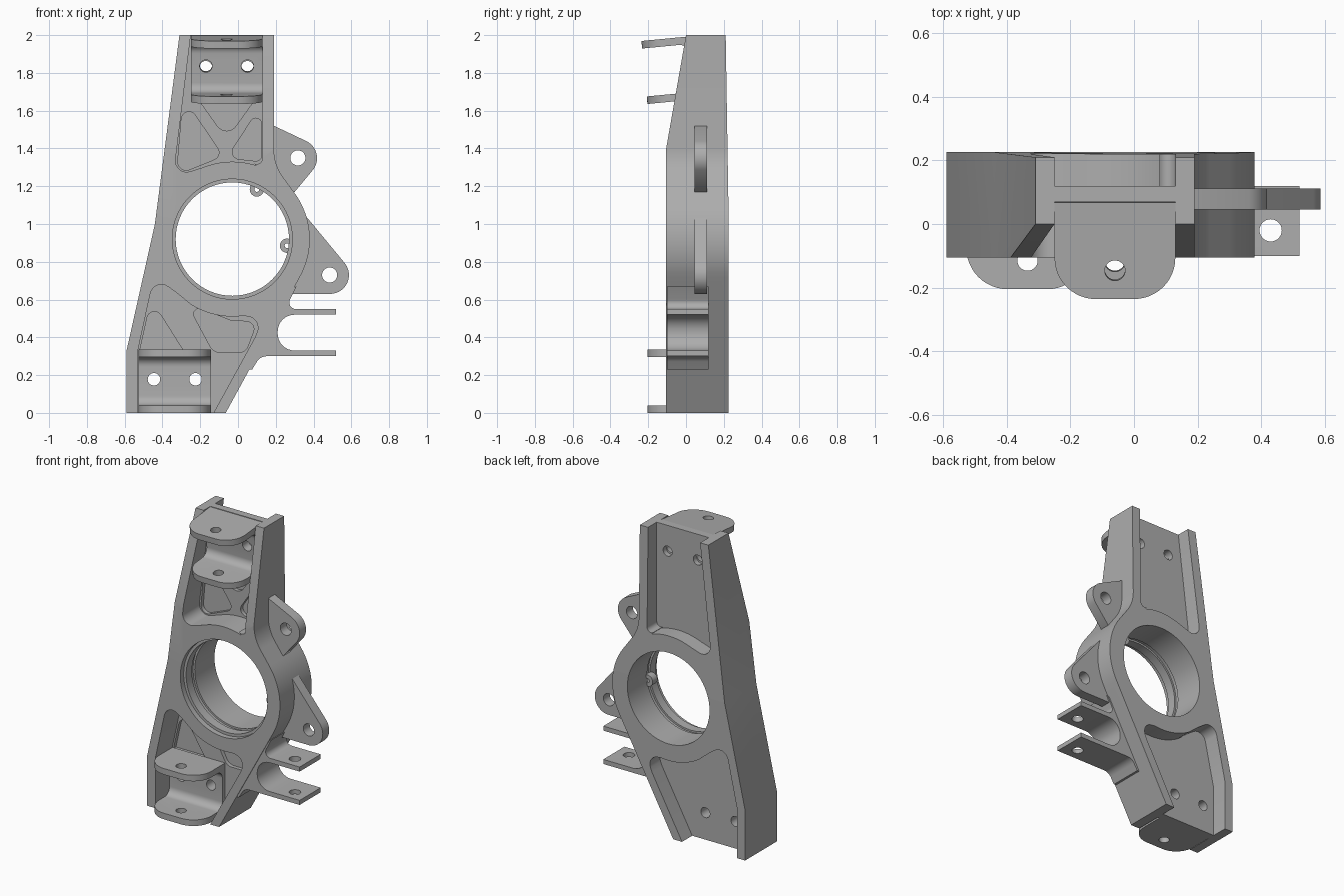
import bpy, bmesh, math
from mathutils import Vector, Matrix

if "Cube" in bpy.data.objects:
    bpy.data.objects.remove(bpy.data.objects["Cube"])

metal = bpy.data.materials.new("machined_grey")
metal.diffuse_color = (0.42, 0.42, 0.42, 1)
metal.use_nodes = True
metal.node_tree.nodes["Principled BSDF"].inputs["Base Color"].default_value = metal.diffuse_color
HX, HZ, HR = -0.03, 0.92, 0.41   # hub centre and radius


def rounded(pts, n=8):
    """Fillet every corner that carries a third value (radius)."""
    out = []
    for i, p in enumerate(pts):
        c = Vector(p[:2])
        if len(p) < 3:
            out.append(c)
            continue
        a = (Vector(pts[i - 1][:2]) - c).normalized()
        b = (Vector(pts[(i + 1) % len(pts)][:2]) - c).normalized()
        half = a.angle(b) / 2
        r = p[2]
        t = r / math.tan(half)
        centre = c + (a + b).normalized() * (r / math.sin(half))
        v0, v1 = c + a * t - centre, c + b * t - centre
        sweep = v0.angle_signed(v1)
        for k in range(n + 1):
            s = -sweep * k / n
            out.append(centre + Vector((v0.x * math.cos(s) - v0.y * math.sin(s),
                                        v0.x * math.sin(s) + v0.y * math.cos(s))))
    return out


def circle(x, y, r, n=32):
    return [(x + r * math.cos(math.tau * i / n), y + r * math.sin(math.tau * i / n)) for i in range(n)]


def arc(r, a0, a1, n=14):
    return [(HX + r * math.cos(math.radians(a0 + (a1 - a0) * i / n)),
             HZ + r * math.sin(math.radians(a0 + (a1 - a0) * i / n))) for i in range(n + 1)]


def prism(name, pts, lo, hi, axis="y"):
    """Extrude a flat outline along an axis."""
    place = {"x": lambda p, d: (d, p[0], p[1]),
             "y": lambda p, d: (p[0], d, p[1]),
             "z": lambda p, d: (p[0], p[1], d)}[axis]
    bm = bmesh.new()
    f = bm.faces.new([bm.verts.new(place(p, lo)) for p in pts])
    ext = bmesh.ops.extrude_face_region(bm, geom=[f])
    move = Vector(place((0, 0), hi - lo))
    bmesh.ops.translate(bm, vec=move, verts=[g for g in ext["geom"] if isinstance(g, bmesh.types.BMVert)])
    bmesh.ops.recalc_face_normals(bm, faces=bm.faces)
    me = bpy.data.meshes.new(name)
    bm.to_mesh(me)
    bm.free()
    me.materials.append(metal)
    ob = bpy.data.objects.new(name, me)
    bpy.context.collection.objects.link(ob)
    return ob


def combine(ob, tool, op="DIFFERENCE"):
    m = ob.modifiers.new("bool", "BOOLEAN")
    m.operation, m.solver, m.object = op, "EXACT", tool
    bpy.context.view_layer.objects.active = ob
    bpy.ops.object.modifier_apply(modifier=m.name)
    bpy.data.objects.remove(tool)


def cut(ob, pts, lo, hi, axis="y"):
    combine(ob, prism("cutter", pts, lo, hi, axis))


def smooth(ob):
    bpy.ops.object.select_all(action="DESELECT")
    ob.select_set(True)
    bpy.context.view_layer.objects.active = ob
    bpy.ops.object.shade_smooth_by_angle(angle=math.radians(30))


# Main upright with hub
outline = rounded([(-0.59, 0), (-0.59, 0.33), (-0.44, 1.0), (-0.31, 2.0), (0.19, 2.0), (0.19, 1.315, 0.25)]
                  + arc(HR, 36, -30) + [(-0.065, 0)])
body = prism("upright_body", outline, -0.105, 0.226)

# Side clevis with two plates and a rounded slot
clevis = prism("clevis", rounded([
    (0.05, 0.23), (0.075, 0.23), (0.118, 0.30, 0.06), (0.52, 0.30), (0.52, 0.33), (0.21, 0.33, 0.09),
    (0.21, 0.52, 0.09), (0.52, 0.52), (0.52, 0.55), (0.25, 0.55, 0.035), (0.31, 0.67), (0.2, 0.62)]), -0.1, 0.12)
combine(body, clevis, "UNION")
cut(body, circle(0.43, -0.02, 0.035), 0.2, 0.7, "z")

# Sloped front and back faces of the upper arm
cut(body, [(-0.105, 1.4), (0.0, 2.0), (0.0, 2.1), (-0.3, 2.1), (-0.3, 1.4)], -1, 1, "x")
cut(body, [(0.226, 1.0), (0.21, 2.0), (0.21, 2.1), (0.4, 2.1), (0.4, 1.0)], -1, 1, "x")

# Bearing bore with a wider front seat and a groove
cut(body, circle(HX, HZ, 0.30, 64), -0.3, 0.4)
cut(body, circle(HX, HZ, 0.318, 64), -0.3, -0.07)
cut(body, circle(HX, HZ, 0.312, 64), -0.01, 0.02)

# Front and back pockets leaving a thin web
upper = rounded([(-0.244, 2.05), (-0.342, 1.25, 0.06), (-0.20, 1.295, 0.1)] + arc(HR, 108, 72, 8)
                + [(0.13, 1.28, 0.03), (0.13, 2.05)])
lower = rounded([(-0.53, -0.05), (-0.53, 0.33), (-0.445, 0.72, 0.06), (-0.33, 0.64, 0.05)] + arc(HR, 238, 278, 10)
                + [(0.13, 0.5, 0.06), (0.09, 0.4), (-0.157, -0.05)])
for pocket in (upper, lower):
    cut(body, pocket, -0.3, 0.07)
    cut(body, pocket, 0.12, 0.4)

# Shallow triangular recesses between the web ribs
for tri in ([(-0.29, 1.67, 0.04), (-0.08, 1.36, 0.04), (-0.325, 1.26, 0.045)],
            [(0.125, 1.63, 0.03), (-0.06, 1.35, 0.04), (0.125, 1.33, 0.03)],
            [(-0.21, 1.66), (-0.06, 1.45, 0.06), (0.09, 1.66)],
            [(-0.46, 0.6, 0.04), (-0.29, 0.33), (-0.52, 0.33)],
            [(-0.27, 0.58, 0.03), (-0.13, 0.32, 0.06), (0.04, 0.32, 0.05), (0.10, 0.48, 0.04), (-0.04, 0.49)]):
    cut(body, rounded(tri), 0.0, 0.095)

# Bolt holes through the web
for x, z in ((-0.17, 1.83), (0.05, 1.83), (-0.445, 0.178), (-0.225, 0.178)):
    cut(body, circle(x, z, 0.033), -0.3, 0.4)
smooth(body)


# Bolt-on channel brackets with rounded lugs
def bracket(name, width, back, loc, tilt):
    w, f, h = width / 2, -0.205, 0.335
    ob = prism(name, rounded([(f, 0), (back, 0), (back, h), (f, h), (f, h - 0.04), (0.04, h - 0.04, 0.05),
                              (0.04, 0.04, 0.05), (f, 0.04)]), -w, w, "x")
    combine(ob, prism("cutter", rounded([(-w, f, 0.13), (w, f, 0.13), (w, 0.3), (-w, 0.3)], 12),
                      -0.1, 0.5, "z"), "INTERSECT")
    cut(ob, circle(0, -0.115, 0.032), -0.1, 0.5, "z")
    for x in (-0.11, 0.11):
        cut(ob, circle(x, 0.178, 0.033), -0.05, 0.3)
    ob.data.transform(Matrix.Translation(loc) @ Matrix.Rotation(tilt, 4, "X"))
    smooth(ob)


bracket("lower_bracket", 0.385, 0.071, (-0.335, 0, 0), 0)
bracket("upper_bracket", 0.38, 0.1, (-0.06, 0, 1.655), math.radians(5.5))

# Side ears with eyes
ears = (("upper_ear", [(0.15, 1.53), (0.19, 1.52), (0.478, 1.384, 0.1), (0.30, 1.17), (0.25, 1.15), (0.15, 1.3)], (0.317, 1.35)),
        ("lower_ear", [(0.34, 1.0), (0.365, 1.035), (0.70, 0.63, 0.1), (0.28, 0.63), (0.34, 0.8)], (0.485, 0.73)))
for name, pts, eye in ears:
    ear = prism(name, rounded(pts, 14), 0.045, 0.112)
    cut(ear, circle(*eye, 0.04), -0.1, 0.3)
    smooth(ear)

# Small screw bosses inside the bore
for i, (x, z) in enumerate(((0.10, 1.183), (0.26, 0.885))):
    boss = prism(f"bore_boss_{i + 1}", circle(x, z, 0.038, 24), -0.02, 0.03)
    cut(boss, circle(x, z, 0.013, 16), -0.1, 0.1)
    smooth(boss)
